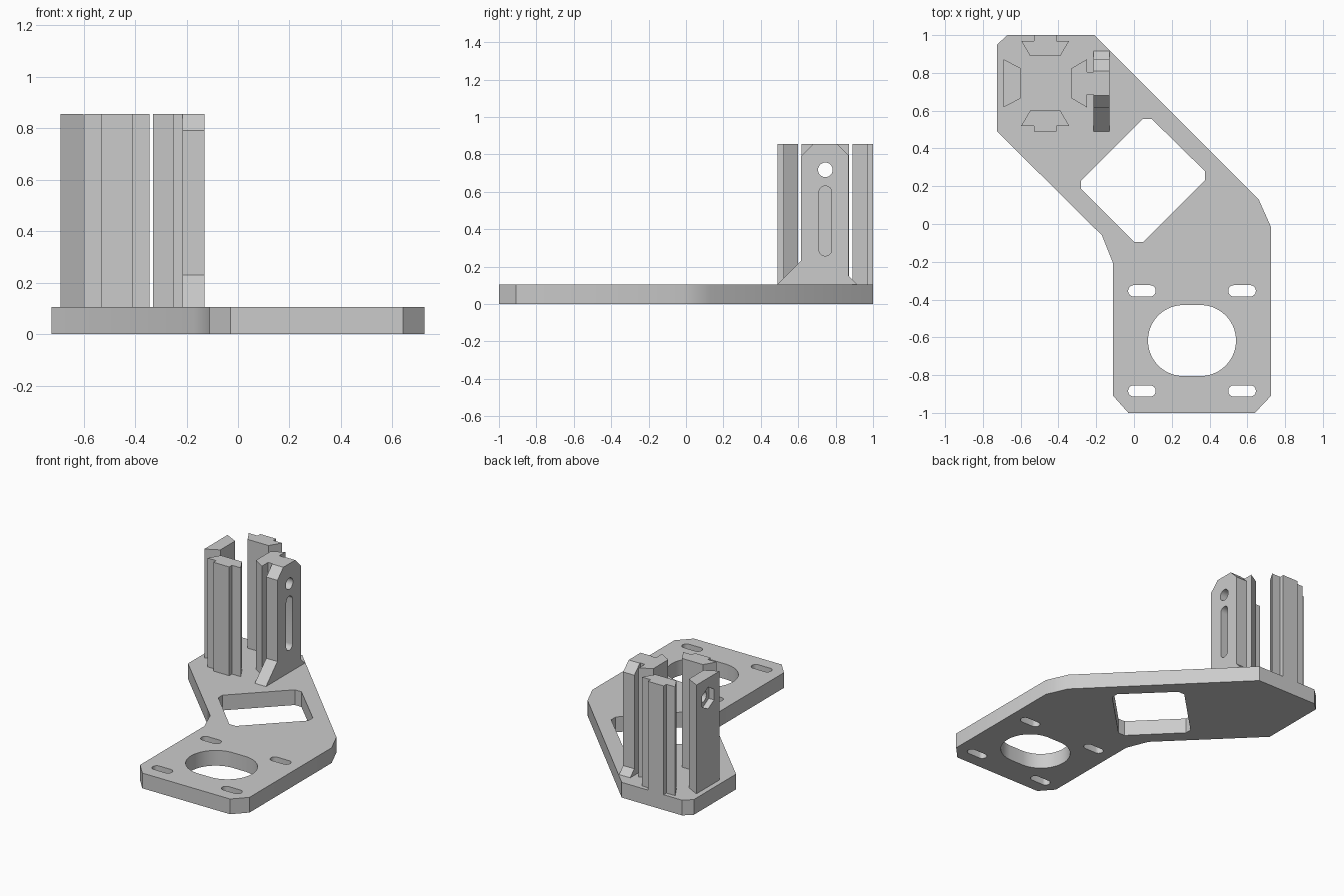
import bpy
import bmesh
from math import cos, sin, pi, radians
from mathutils import Matrix, Vector

cube = bpy.data.objects.get("Cube")
if cube:
    bpy.data.objects.remove(cube, do_unlink=True)

grey = bpy.data.materials.new("light_grey")
grey.use_nodes = True
grey.diffuse_color = (0.6, 0.6, 0.6, 1)
grey.node_tree.nodes["Principled BSDF"].inputs["Base Color"].default_value = (0.6, 0.6, 0.6, 1)

PLATE_TOP, POST_TOP = 0.105, 0.855
CX, CY = -0.47, 0.745                      # centre of the clamp
# Maps a (y, z) profile extruded along x
ALONG_X = Matrix(((0, 0, 1, 0), (1, 0, 0, 0), (0, 1, 0, 0), (0, 0, 0, 1)))


def prism(name, points, low, high, matrix=Matrix()):
    """Extrude a closed profile between two heights, then orient it."""
    bm = bmesh.new()
    face = bm.faces.new([bm.verts.new((u, v, low)) for u, v in points])
    top = bmesh.ops.extrude_face_region(bm, geom=[face])["geom"]
    moved = [g for g in top if isinstance(g, bmesh.types.BMVert)]
    bmesh.ops.translate(bm, verts=moved, vec=Vector((0, 0, high - low)))
    bm.transform(matrix)
    bmesh.ops.recalc_face_normals(bm, faces=bm.faces)
    mesh = bpy.data.meshes.new(name)
    bm.to_mesh(mesh)
    bm.free()
    mesh.materials.append(grey)
    obj = bpy.data.objects.new(name, mesh)
    bpy.context.collection.objects.link(obj)
    return obj


def ring(u, v, radius, stretch_u=0, stretch_v=0, sides=40):
    """Circle, or a slot when its halves are pulled apart."""
    points = []
    for i in range(sides):
        a = 2 * pi * (i + 0.5) / sides
        c, s = cos(a), sin(a)
        points.append((u + radius * c + (stretch_u if c > 0 else -stretch_u),
                       v + radius * s + (stretch_v if s > 0 else -stretch_v)))
    return points


def cut(obj, cutters):
    """Subtract every cutter and bake the result."""
    for cutter in cutters:
        mod = obj.modifiers.new("cut", "BOOLEAN")
        mod.operation = "DIFFERENCE"
        mod.solver = "EXACT"
        mod.object = cutter
    graph = bpy.context.evaluated_depsgraph_get()
    baked = bpy.data.meshes.new_from_object(obj.evaluated_get(graph))
    obj.modifiers.clear()
    obj.data = baked


# Base plate with its openings
plate = prism("base_plate", [
    (-0.67, 1), (-0.21, 1), (0.66, 0.13), (0.725, -0.015), (0.725, -0.91),
    (0.64, -1), (-0.03, -1), (-0.11, -0.91), (-0.11, -0.21), (-0.17, -0.06),
    (-0.725, 0.49), (-0.725, 0.95)], 0, PLATE_TOP)
window = [(0.045, 0.555), (0.095, 0.555), (0.375, 0.28), (0.375, 0.23),
          (0.05, -0.095), (0, -0.095), (-0.28, 0.185), (-0.28, 0.23)]
openings = [window, ring(0.307, -0.617, 0.188, stretch_u=0.045, sides=64)]
for x in (0.042, 0.572):
    for y in (-0.354, -0.884):
        openings.append(ring(x, y, 0.03, stretch_u=0.043))
plate_cutters = [prism("opening_cutter", o, -0.1, 0.3) for o in openings]
cut(plate, plate_cutters)

# Front and back posts: wedges with an outer rib
half = [(0.08, 0.145), (0.127, 0.225), (0.06, 0.225), (0.06, 0.255)]
wedge = half + [(-u, v) for u, v in reversed(half)]
posts = [prism(name, [(CX + u, CY + side * v) for u, v in wedge], PLATE_TOP, POST_TOP)
         for name, side in (("back_post", 1), ("front_post", -1))]

# Right post: plain wedge
right_post = prism("right_post", [(-0.69, CY + 0.127), (-0.6, CY + 0.08),
                                  (-0.6, CY - 0.08), (-0.69, CY - 0.127)],
                   PLATE_TOP, POST_TOP)

# Left post: wedge with a rib that meets the mounting fin
half = [(-0.33, 0.08), (-0.25, 0.127), (-0.25, 0.06), (-0.215, 0.06)]
left_post = prism("left_post", [(u, CY + v) for u, v in half]
                  + [(u, CY - v) for u, v in reversed(half)], PLATE_TOP, POST_TOP)

# Mounting fin with chamfered top and flared foot
fin = prism("mounting_fin", [
    (0.49, PLATE_TOP), (0.615, 0.23), (0.615, 0.79), (0.68, POST_TOP),
    (0.81, POST_TOP), (0.87, 0.795), (0.87, 0.15), (0.915, PLATE_TOP)],
    -0.215, -0.13, ALONG_X)

# Bolt holes, hexagonal nut pockets and the long slot
bolts, pockets = [], []
for z in (0.171, 0.717):
    bolts.append(prism("bolt_cutter", ring(CY, z, 0.039), -0.9, 0, ALONG_X))
    pockets.append(prism("nut_cutter", ring(CY, z, 0.075, sides=6), -0.9, -0.65, ALONG_X))
slot = prism("slot_cutter", ring(CY, 0.444, 0.034, stretch_v=0.153), -0.4, 0, ALONG_X)
cut(right_post, bolts + pockets)
cut(left_post, bolts + [slot])
cut(fin, bolts + [slot])

for cutter in plate_cutters + bolts + pockets + [slot]:
    bpy.data.objects.remove(cutter, do_unlink=True)

# Smooth the round walls, keep the edges sharp
bpy.ops.object.select_all(action="DESELECT")
for obj in [plate, right_post, left_post, fin] + posts:
    obj.select_set(True)
    bpy.context.view_layer.objects.active = obj
bpy.ops.object.shade_smooth_by_angle(angle=radians(30))
